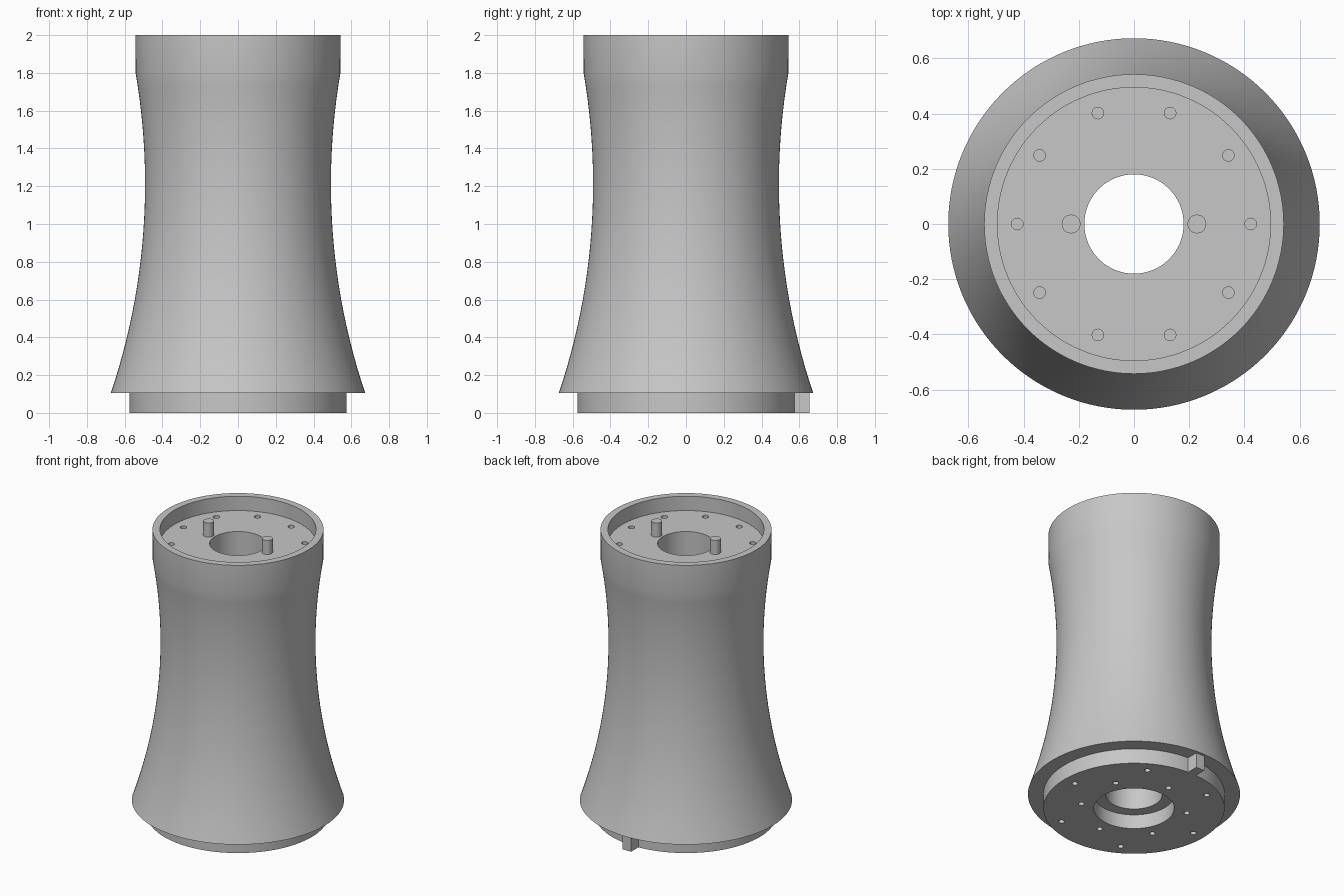
import bpy, bmesh, math
from mathutils import Matrix, Vector

cube = bpy.data.objects.get("Cube")
if cube:
    bpy.data.objects.remove(cube, do_unlink=True)

GREY = (0.57, 0.57, 0.57, 1)
grey = bpy.data.materials.new("light grey metal")
grey.use_nodes = True
grey.diffuse_color = GREY
grey.node_tree.nodes["Principled BSDF"].inputs["Base Color"].default_value = GREY


def make_object(name, bm):
    bmesh.ops.recalc_face_normals(bm, faces=bm.faces)
    mesh = bpy.data.meshes.new(name)
    bm.to_mesh(mesh)
    bm.free()
    mesh.materials.append(grey)
    obj = bpy.data.objects.new(name, mesh)
    bpy.context.collection.objects.link(obj)
    return obj


def lathe(name, profile, steps=128):
    """Spin a closed (radius, height) profile about the z axis."""
    bm = bmesh.new()
    verts = [bm.verts.new((r, 0, z)) for r, z in profile]
    edges = [bm.edges.new((v, verts[i - 1])) for i, v in enumerate(verts)]
    bmesh.ops.spin(bm, geom=verts + edges, axis=(0, 0, 1), cent=(0, 0, 0),
                   angle=math.tau, steps=steps, use_merge=True)
    bmesh.ops.remove_doubles(bm, verts=bm.verts, dist=1e-5)
    return make_object(name, bm)


def add_cylinder(bm, x, y, z0, z1, radius, sides=24):
    bmesh.ops.create_cone(bm, cap_ends=True, segments=sides, radius1=radius,
                          radius2=radius, depth=z1 - z0,
                          matrix=Matrix.Translation((x, y, (z0 + z1) / 2)))


def add_ring(bm, count, ring_radius, start, z0, z1, radius):
    for i in range(count):
        a = math.radians(start) + math.tau * i / count
        add_cylinder(bm, ring_radius * math.cos(a), ring_radius * math.sin(a),
                     z0, z1, radius)


def smooth(obj):
    bpy.ops.object.select_all(action="DESELECT")
    obj.select_set(True)
    bpy.context.view_layer.objects.active = obj
    bpy.ops.object.shade_smooth_by_angle(angle=math.radians(30))


# Waisted body: the flared side is one long arc of a circle
WAIST, WAIST_Z, ARC = 0.492, 1.212, 3.47
flare = []
for i in range(25):
    z = 0.105 + (1.8 - 0.105) * i / 24
    flare.append((WAIST + ARC - math.sqrt(ARC ** 2 - (z - WAIST_Z) ** 2), z))
profile = [(0.255, 0), (0.575, 0), (0.575, 0.105)] + flare
profile += [(0.543, 2), (0.495, 2), (0.495, 1.9), (0.18, 1.9),
            (0.18, 0.1), (0.255, 0.1)]
body = lathe("body", profile)

# Blind bolt holes: one ring in the top recess, two rings underneath
bm = bmesh.new()
add_ring(bm, 10, 0.423, 0, 1.8, 1.95, 0.021)
add_ring(bm, 6, 0.49, 0, -0.05, 0.08, 0.019)
add_ring(bm, 6, 0.34, 30, -0.05, 0.08, 0.019)
cutter = make_object("bolt_hole_cutter", bm)
cutter.hide_render = True

cut = body.modifiers.new("bolt holes", "BOOLEAN")
cut.operation = "DIFFERENCE"
cut.solver = "EXACT"
cut.object = cutter
bpy.context.view_layer.objects.active = body
body.select_set(True)
bpy.ops.object.modifier_apply(modifier=cut.name)
bpy.data.objects.remove(cutter, do_unlink=True)
smooth(body)

# Two locating pins in the top recess
for side, x in (("left", 0.228), ("right", -0.228)):
    bm = bmesh.new()
    add_cylinder(bm, x, 0, 1.89, 1.998, 0.034, 32)
    smooth(make_object(side + "_locating_pin", bm))

# Key block on the back of the foot
bm = bmesh.new()
bmesh.ops.create_cube(bm, size=1)
bmesh.ops.scale(bm, verts=bm.verts, vec=Vector((0.066, 0.105, 0.105)))
bmesh.ops.translate(bm, verts=bm.verts, vec=Vector((0, 0.6025, 0.0525)))
make_object("foot_key", bm)
